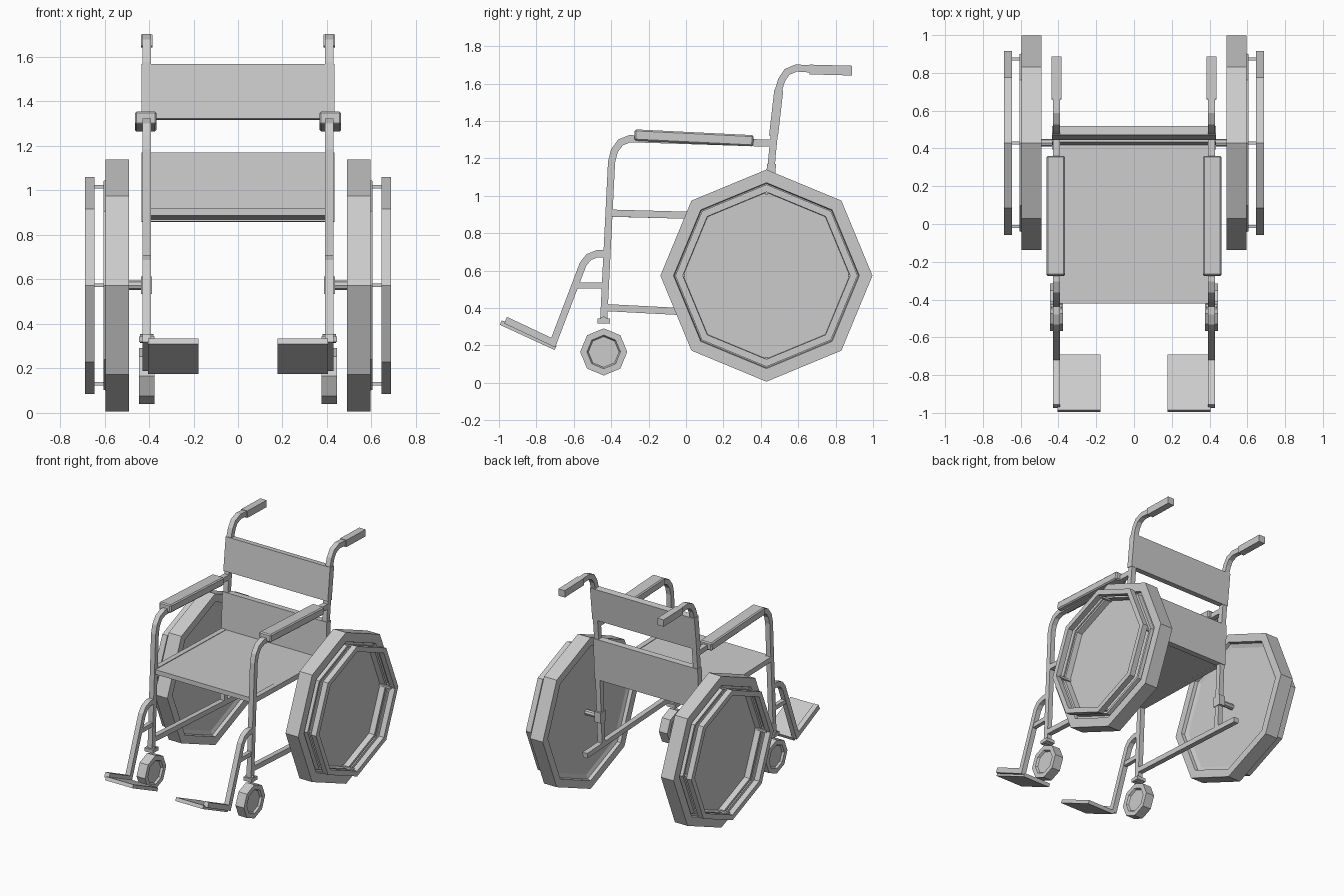
import bpy, bmesh
from math import sin, cos, pi
from mathutils import Vector

if "Cube" in bpy.data.objects:
    bpy.data.objects.remove(bpy.data.objects["Cube"])

X = 0.41  # distance of each side frame from the centre


def finish(name, bm, mirror=True):
    bmesh.ops.remove_doubles(bm, verts=bm.verts, dist=1e-5)
    bmesh.ops.recalc_face_normals(bm, faces=bm.faces)
    me = bpy.data.meshes.new(name)
    bm.to_mesh(me)
    bm.free()
    ob = bpy.data.objects.new(name, me)
    bpy.context.collection.objects.link(ob)
    if mirror:
        ob.modifiers.new("Mirror", 'MIRROR').use_mirror_merge = False
    return ob


def tube(name, path, h=0.019, x0=X - 0.019, x1=X + 0.019, mirror=True):
    """Rectangular section swept along a (y, z) path with mitred corners."""
    bm = bmesh.new()
    p = [Vector(q) for q in path]
    rings = []
    for i, c in enumerate(p):
        dirs = []
        if i > 0:
            dirs.append((c - p[i - 1]).normalized())
        if i < len(p) - 1:
            dirs.append((p[i + 1] - c).normalized())
        t = sum(dirs, Vector((0, 0))).normalized()
        n = Vector((-t.y, t.x)) * (h / t.dot(dirs[0]))
        a, b = c + n, c - n
        rings.append([bm.verts.new(v) for v in
                      ((x0, *a), (x1, *a), (x1, *b), (x0, *b))])
    for r, s in zip(rings, rings[1:]):
        for k in range(4):
            j = (k + 1) % 4
            bm.faces.new((r[k], r[j], s[j], s[k]))
    bm.faces.new(rings[0])
    bm.faces.new(rings[-1])
    return finish(name, bm, mirror)


def lathe(name, profile, y, z, closed=False, n=8):
    """Profile of (radius, x) points turned around an axis along x."""
    bm = bmesh.new()
    rings = [[bm.verts.new((x, y + r * cos(2 * pi * k / n), z + r * sin(2 * pi * k / n)))
              for k in range(n)] for r, x in profile if r > 0]
    pairs = list(zip(rings, rings[1:]))
    if closed:
        pairs.append((rings[-1], rings[0]))
    else:
        bm.faces.new(rings[0])
        bm.faces.new(rings[-1])
    for a, b in pairs:
        for k in range(n):
            j = (k + 1) % n
            bm.faces.new((a[k], a[j], b[j], b[k]))
    return finish(name, bm)


def box(name, lo, hi):
    y = (lo[1] + hi[1]) / 2
    return tube(name, [(y, lo[2]), (y, hi[2])], (hi[1] - lo[1]) / 2, lo[0], hi[0])


# Side frame tubes
tube("front_post_and_arm_tube", [(-0.44, 0.34), (-0.398, 1.18), (-0.383, 1.24), (-0.35, 1.285),
                                 (-0.30, 1.305), (0.475, 1.28)])
tube("back_post_and_handle", [(0.415, 0.35), (0.459, 1.2), (0.496, 1.57), (0.512, 1.62),
                              (0.54, 1.662), (0.59, 1.683), (0.68, 1.677)])
tube("seat_rail", [(-0.40, 0.907), (0.44, 0.884)])
tube("lower_rail", [(-0.43, 0.402), (0.61, 0.348)])

# Armrest pads and grips
pad = tube("armrest_pad", [(-0.275, 1.325), (0.36, 1.294)], 0.03, 0.366, 0.464)
bev = pad.modifiers.new("Bevel", 'BEVEL')
bev.width, bev.segments = 0.008, 1
tube("hand_grip", [(0.66, 1.675), (0.887, 1.669)], 0.026, 0.384, 0.436)

# Seat and the two back panels
tube("seat", [(-0.42, 0.905), (0.43, 0.883)], 0.017, -X, X, False)
tube("lower_back_panel", [(0.441, 0.86), (0.457, 1.17)], 0.024, -0.433, 0.433, False)
tube("upper_back_panel", [(0.468, 1.32), (0.496, 1.565)], 0.024, -0.433, 0.433, False)

# Leg rests and foot plates
tube("leg_rest_tube", [(-0.42, 0.69), (-0.475, 0.69), (-0.52, 0.672), (-0.55, 0.635),
                       (-0.71, 0.215), (-0.965, 0.335)])
tube("leg_rest_brace", [(-0.435, 0.52), (-0.585, 0.52)], 0.016, X - 0.015, X + 0.015)
tube("foot_plate", [(-0.697, 0.187), (-0.99, 0.322)], 0.013, 0.177, 0.405)

# Small front wheels
lathe("caster_stem_flange", [(0.02, 0.38), (0.02, 0.44)], -0.44, 0.335)
box("caster_mount", (0.375, -0.473, 0.318), (0.445, -0.407, 0.344))
lathe("caster_wheel", [(0.082, 0.39), (0.09, 0.375), (0.126, 0.375), (0.126, 0.445),
                       (0.09, 0.445), (0.082, 0.43)], -0.44, 0.165)

# Large rear wheels with hand rims
WY, WZ = 0.43, 0.573
lathe("rear_wheel", [(0.47, 0.525), (0.50, 0.515), (0.505, 0.49), (0.567, 0.49), (0.567, 0.595),
                     (0.497, 0.595), (0.492, 0.575), (0.475, 0.575), (0.47, 0.605),
                     (0.452, 0.605), (0.445, 0.565)], WY, WZ)
lathe("hand_rim", [(0.447, 0.645), (0.487, 0.645), (0.487, 0.687), (0.447, 0.687)], WY, WZ, True)
for k in range(4):
    y, z = WY + 0.443 * cos(k * pi / 2), WZ + 0.443 * sin(k * pi / 2)
    box("hand_rim_peg", (0.56, y - 0.008, z - 0.008), (0.66, y + 0.008, z + 0.008))
lathe("axle", [(0.021, 0.40), (0.021, 0.53)], WY, WZ)
box("axle_bracket", (0.386, 0.395, 0.535), (0.435, 0.46, 0.612))
